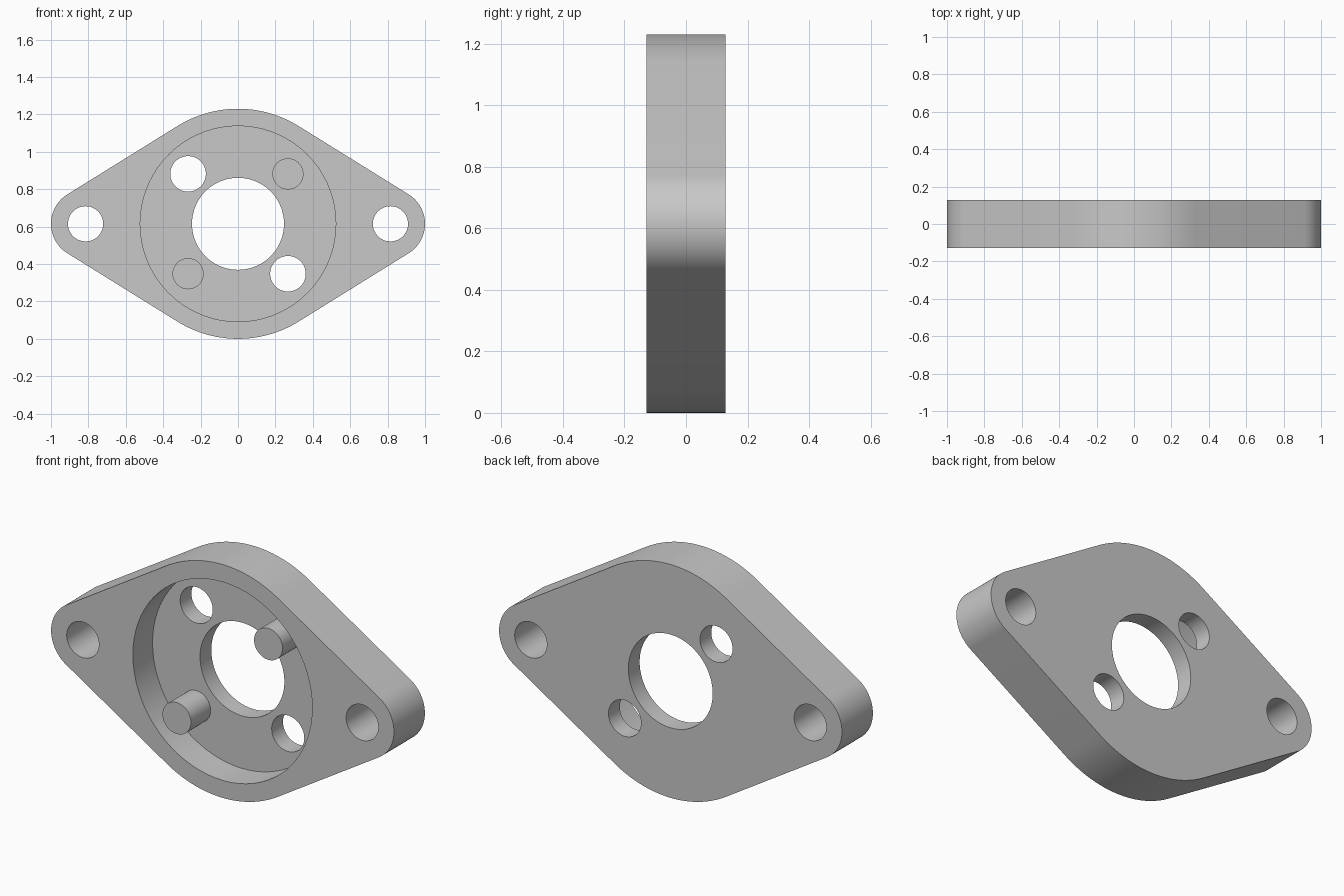
import bpy, bmesh, math
from mathutils import Matrix, Vector

if "Cube" in bpy.data.objects:
    bpy.data.objects.remove(bpy.data.objects["Cube"], do_unlink=True)

MID = 0.615            # height of the flange centre
HALF = 0.129           # half the plate thickness
FLOOR = 0.035          # y of the recess floor
BOLT_X, END_R = 0.815, 0.185
PIN = 0.267            # offset of pins and small holes from the centre

grey = bpy.data.materials.new("plain grey")
grey.use_nodes = True
grey.diffuse_color = (0.58, 0.58, 0.58, 1)
grey.node_tree.nodes["Principled BSDF"].inputs["Base Color"].default_value = (0.58, 0.58, 0.58, 1)


def prism(name, outline, y0, y1):
    """Extrude an (x, z) outline, given about the flange centre, from y0 to y1."""
    bm = bmesh.new()
    face = bm.faces.new([bm.verts.new((x, y0, z + MID)) for x, z in outline])
    moved = bmesh.ops.extrude_face_region(bm, geom=[face])["geom"]
    verts = [v for v in moved if isinstance(v, bmesh.types.BMVert)]
    bmesh.ops.translate(bm, verts=verts, vec=(0, y1 - y0, 0))
    bmesh.ops.recalc_face_normals(bm, faces=bm.faces)
    mesh = bpy.data.meshes.new(name)
    bm.to_mesh(mesh)
    bm.free()
    mesh.materials.append(grey)
    obj = bpy.data.objects.new(name, mesh)
    bpy.context.collection.objects.link(obj)
    return obj


def arc(cx, cz, r, start, end, steps):
    angles = [start + (end - start) * i / steps for i in range(steps + 1)]
    return [(cx + r * math.cos(a), cz + r * math.sin(a)) for a in angles]


def cylinder(name, x, z, r, y0, y1):
    return prism(name, arc(x, z, r, 0, math.tau, 72)[:-1], y0, y1)


def select_only(obj):
    bpy.ops.object.select_all(action='DESELECT')
    obj.select_set(True)
    bpy.context.view_layer.objects.active = obj


# Flange outline: large arcs above and below, tangent to small end arcs
t = math.acos((MID - END_R) / BOLT_X)
outline = (arc(BOLT_X, 0, END_R, -t, t, 28)
           + arc(0, 0, MID, t, math.pi - t, 36)
           + arc(-BOLT_X, 0, END_R, math.pi - t, math.pi + t, 28)
           + arc(0, 0, MID, math.pi + t, math.tau - t, 36))
flange = prism("flange_plate", outline, -HALF, HALF)

# Front recess, centre bore, bolt holes and the two diagonal holes
cutters = [cylinder("recess_cutter", 0, 0, 0.523, -1, FLOOR),
           cylinder("bore_cutter", 0, 0, 0.246, -1, 1)]
for s in (-1, 1):
    cutters.append(cylinder("bolt_hole_cutter", s * BOLT_X, 0, 0.094, -1, 1))
    cutters.append(cylinder("small_hole_cutter", s * PIN, -s * PIN, 0.095, -1, 1))

select_only(flange)
for cutter in cutters:
    cutter.hide_render = True
    mod = flange.modifiers.new("cut", 'BOOLEAN')
    mod.operation = 'DIFFERENCE'
    mod.solver = 'EXACT'
    mod.object = cutter
    bpy.ops.object.modifier_apply(modifier=mod.name)
    bpy.data.objects.remove(cutter, do_unlink=True)

# Pins rising from the recess floor to the front face
pins = [cylinder(name, s * PIN, s * PIN, 0.083, -HALF, FLOOR + 0.01)
        for name, s in (("upper_left_pin", 1), ("lower_right_pin", -1))]

for obj in [flange] + pins:
    select_only(obj)
    bpy.ops.object.shade_smooth_by_angle(angle=math.radians(30))
